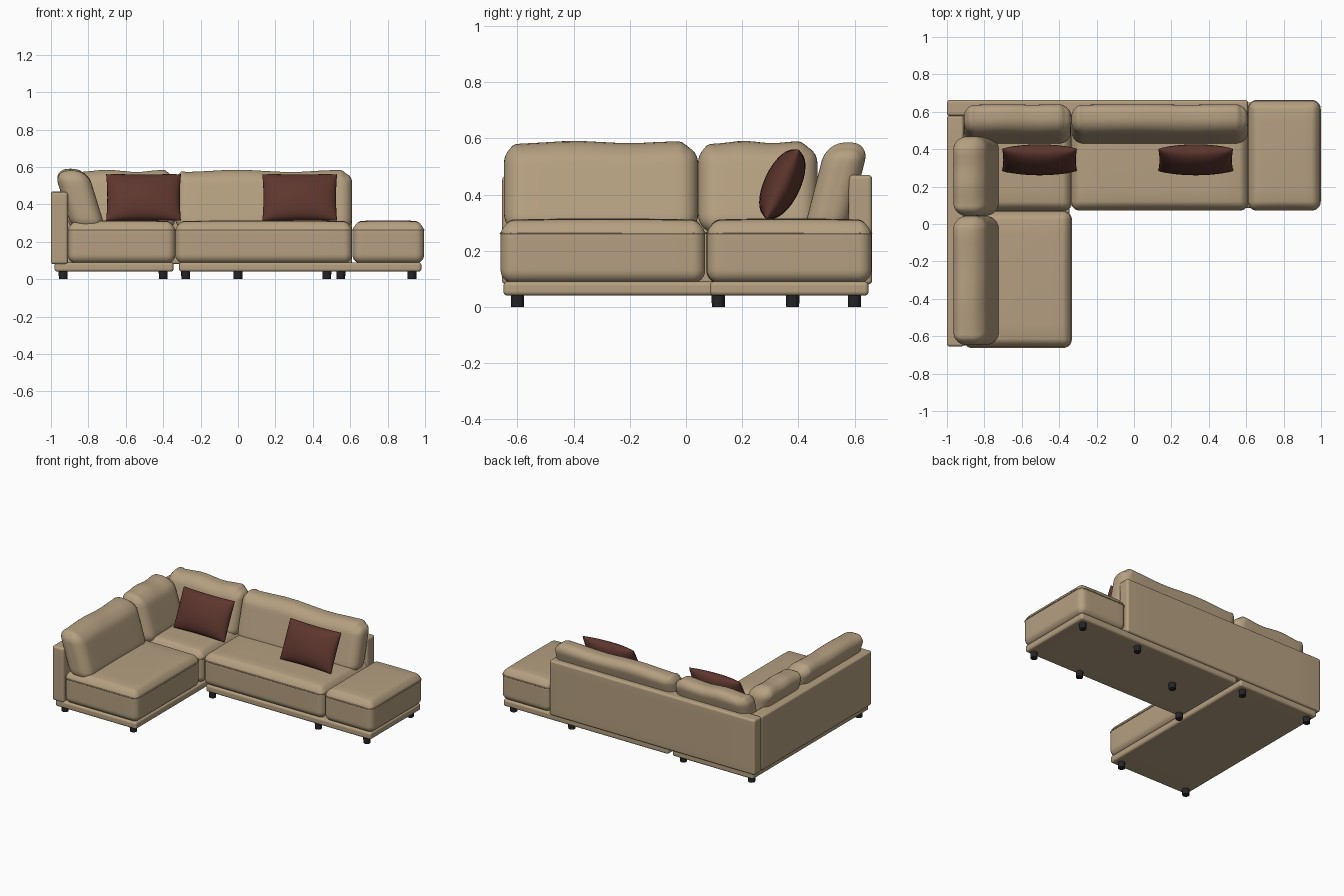
import bpy
import bmesh
import math
from mathutils import Matrix, Vector

if "Cube" in bpy.data.objects:
    bpy.data.objects.remove(bpy.data.objects["Cube"], do_unlink=True)


def make_material(name, rgb):
    mat = bpy.data.materials.new(name)
    mat.use_nodes = True
    mat.diffuse_color = (*rgb, 1)
    bsdf = mat.node_tree.nodes["Principled BSDF"]
    bsdf.inputs["Base Color"].default_value = (*rgb, 1)
    bsdf.inputs["Roughness"].default_value = 0.8
    return mat


fabric = make_material("tan_fabric", (0.46, 0.35, 0.22))
maroon = make_material("maroon_fabric", (0.11, 0.037, 0.027))
black = make_material("black_plastic", (0.018, 0.018, 0.02))


def finish(bm, name, mat, smooth=True):
    bmesh.ops.recalc_face_normals(bm, faces=bm.faces[:])
    for f in bm.faces:
        f.smooth = smooth
    mesh = bpy.data.meshes.new(name)
    bm.to_mesh(mesh)
    bm.free()
    mesh.materials.append(mat)
    obj = bpy.data.objects.new(name, mesh)
    bpy.context.collection.objects.link(obj)
    return obj


def rounded_box(name, x, y, z, r, puff=0.0, lean=(0, 0), wave=0.0):
    """Box with round edges, a domed top, a sideways lean and a wavy top."""
    lo, hi = Vector((x[0], y[0], z[0])), Vector((x[1], y[1], z[1]))
    centre, half = (lo + hi) / 2, (hi - lo) / 2
    bm = bmesh.new()
    bmesh.ops.create_cube(bm, size=2)
    bmesh.ops.subdivide_edges(bm, edges=bm.edges[:], cuts=15, use_grid_fill=True)
    long_axis = 0 if half.x > half.y else 1
    for v in bm.verts:
        t = v.co.copy()
        inner, off = Vector(), Vector()
        for i in range(3):
            a = abs(t[i])
            inner[i] = math.copysign(min(a * 2, 1) * (half[i] - r), t[i])
            off[i] = math.copysign(math.tan(max(a * 2 - 1, 0) * math.pi / 4), t[i])
        p = inner + off.normalized() * r
        up = max(t.z, 0)
        p.z += puff * up * (1 - t.x ** 2) * (1 - t.y ** 2)
        p.z -= wave * up * (1 + math.sin(t[long_axis] * 9)) / 2
        p.x += lean[0] * p.z / half.z
        p.y += lean[1] * p.z / half.z
        v.co = centre + p
    return finish(bm, name, fabric)


def piping(name, x, y, z, r):
    """Thin sewn seam around a seat cushion."""
    curve = bpy.data.curves.new(name, "CURVE")
    curve.dimensions = "3D"
    curve.bevel_depth = 0.0035
    curve.bevel_resolution = 1
    pts = []
    corners = [(x[1] - r, y[1] - r), (x[0] + r, y[1] - r),
               (x[0] + r, y[0] + r), (x[1] - r, y[0] + r)]
    for i, (cx, cy) in enumerate(corners):
        for k in range(6):
            a = (i + k / 5) * math.pi / 2
            pts.append((cx + r * math.cos(a), cy + r * math.sin(a), z, 1))
    spline = curve.splines.new("POLY")
    spline.points.add(len(pts) - 1)
    for point, co in zip(spline.points, pts):
        point.co = co
    spline.use_cyclic_u = True
    curve.materials.append(fabric)
    bpy.context.collection.objects.link(bpy.data.objects.new(name, curve))


# Base platforms
rounded_box("chaise_base", (-0.98, -0.345), (-0.65, 0.65), (0.04, 0.09), 0.015)
rounded_box("main_base", (-0.315, 0.98), (0.085, 0.65), (0.04, 0.09), 0.015)

# Outer back and arm panels
rounded_box("back_panel", (-1.0, 0.61), (0.578, 0.663), (0.08, 0.47), 0.015)
rounded_box("side_panel", (-1.0, -0.91), (-0.655, 0.58), (0.08, 0.465), 0.015)

# Seat cushions with seams
seats = {
    "chaise_seat": ((-0.91, -0.335), (-0.66, 0.068)),
    "corner_seat": ((-0.91, -0.335), (0.072, 0.64)),
    "main_seat": ((-0.335, 0.61), (0.075, 0.64)),
    "ottoman_seat": ((0.612, 0.995), (0.075, 0.66)),
}
for name, (x, y) in seats.items():
    rounded_box(name, x, y, (0.085, 0.3), 0.045, puff=0.015)
    piping(name + "_seam", x, y, 0.262, 0.045)

# Leaning back cushions
side_x, back_y = (-0.935, -0.755), (0.458, 0.612)
back_z = (0.26, 0.585)
for name, y in (("side_cushion_front", (-0.648, 0.043)),
                ("side_cushion_rear", (0.043, 0.468))):
    rounded_box(name, side_x, y, back_z, 0.07, puff=0.006, lean=(-0.05, 0), wave=0.008)
for name, x in (("back_cushion_corner", (-0.91, -0.335)),
                ("back_cushion_main", (-0.335, 0.61))):
    rounded_box(name, x, back_y, back_z, 0.065, lean=(0, 0.042), wave=0.012)


# Throw pillows
def pillow(name, x):
    bm = bmesh.new()
    for side in (-1, 1):
        grid = bmesh.ops.create_grid(bm, x_segments=20, y_segments=16, size=1)
        for v in grid["verts"]:
            u, w = math.sin(v.co.x * math.pi / 2), math.sin(v.co.y * math.pi / 2)
            depth = 0.065 * (max(0, 1 - u * u) * max(0, 1 - w * w)) ** 0.45
            v.co = (u * (0.2 - 0.006 * (1 - w * w)),
                    side * depth,
                    w * (0.137 - 0.005 * (1 - u * u)))
    bmesh.ops.remove_doubles(bm, verts=bm.verts[:], dist=0.0002)
    tilt = Matrix.Rotation(math.radians(-25), 4, "X")
    bmesh.ops.transform(bm, matrix=Matrix.Translation((x, 0.343, 0.437)) @ tilt,
                        verts=bm.verts[:])
    finish(bm, name, maroon)


pillow("pillow_corner", -0.505)
pillow("pillow_main", 0.33)

# Feet
feet = [(x, y) for x in (-0.935, -0.4) for y in (-0.6, 0.6)]
feet += [(x, 0.115) for x in (-0.28, 0.55, 0.93)]
feet += [(0.0, 0.38), (0.475, 0.6), (0.93, 0.6)]
for i, (x, y) in enumerate(feet):
    bm = bmesh.new()
    bmesh.ops.create_cone(bm, cap_ends=True, segments=12, radius1=0.023,
                          radius2=0.024, depth=0.044,
                          matrix=Matrix.Translation((x, y, 0.022)))
    finish(bm, f"foot_{i + 1}", black, smooth=False)
